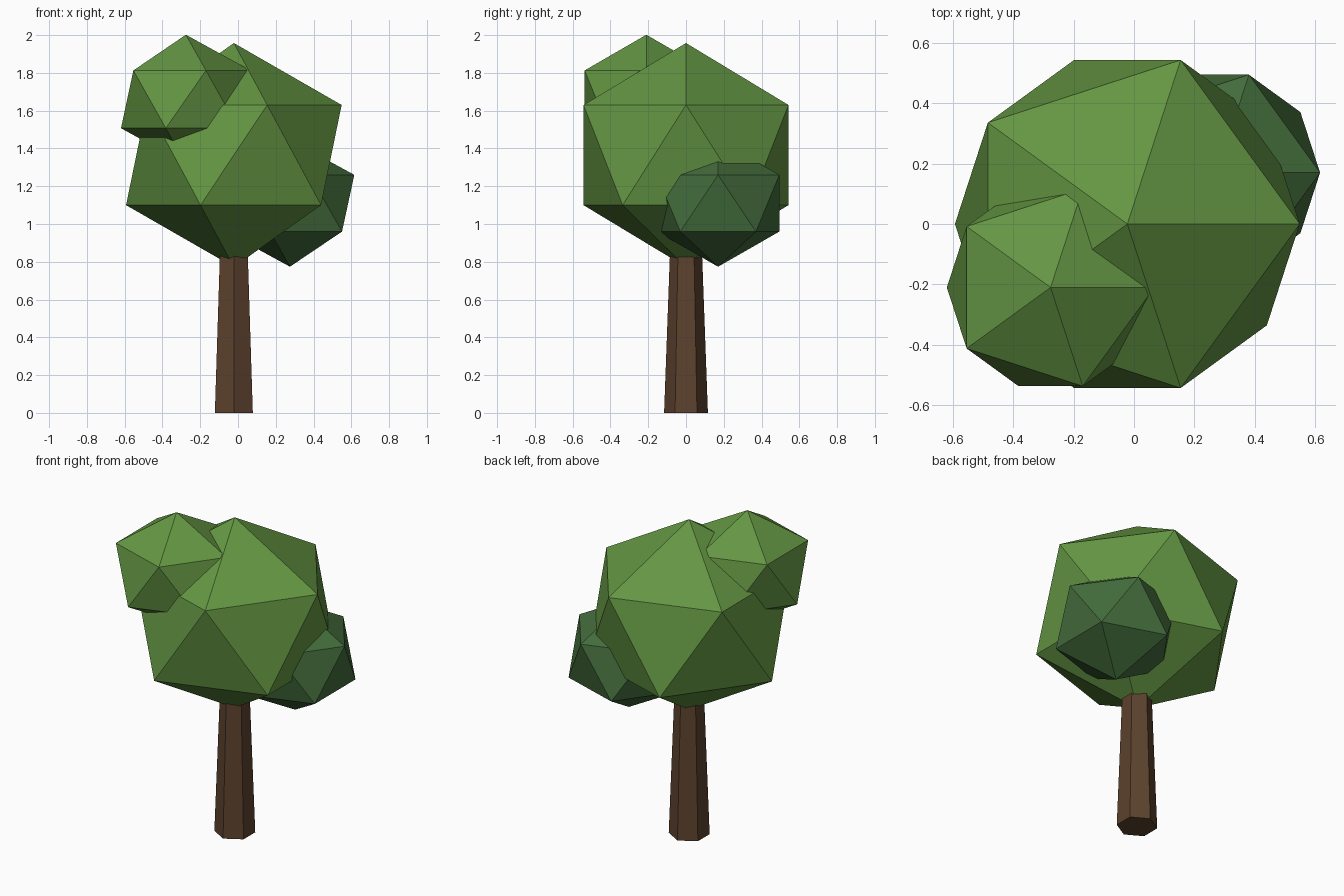
import bpy

if "Cube" in bpy.data.objects:
    bpy.data.objects.remove(bpy.data.objects["Cube"], do_unlink=True)


def make_material(name, color):
    mat = bpy.data.materials.new(name)
    mat.use_nodes = True
    mat.diffuse_color = (*color, 1)
    bsdf = mat.node_tree.nodes["Principled BSDF"]
    bsdf.inputs["Base Color"].default_value = (*color, 1)
    bsdf.inputs["Roughness"].default_value = 0.9
    return mat


leaf_green = make_material("leaf green", (0.127, 0.305, 0.056))
dark_green = make_material("dark leaf green", (0.056, 0.150, 0.044))
bark_brown = make_material("bark brown", (0.107, 0.054, 0.027))


def finish(name, mat):
    obj = bpy.context.object
    obj.name = obj.data.name = name
    obj.data.materials.append(mat)
    bpy.ops.object.shade_flat()
    return obj


def leaf_clump(name, center, radius, height, mat):
    """Slightly squashed icosahedron of foliage."""
    bpy.ops.mesh.primitive_ico_sphere_add(subdivisions=1, radius=1, location=center)
    obj = finish(name, mat)
    obj.scale = (radius, radius, height)


# Tapered six-sided trunk, its top hidden in the crown
TRUNK_X, TRUNK_HEIGHT = -0.022, 0.9
bpy.ops.mesh.primitive_cone_add(vertices=6, radius1=0.116, radius2=0.083,
                                depth=TRUNK_HEIGHT,
                                location=(TRUNK_X, 0, TRUNK_HEIGHT / 2))
finish("trunk", bark_brown)

# Foliage
leaf_clump("main_crown", (TRUNK_X, 0, 1.365), 0.638, 0.593, leaf_green)
leaf_clump("upper_clump", (-0.276, -0.21, 1.66), 0.384, 0.342, leaf_green)
leaf_clump("lower_clump", (0.275, 0.17, 1.11), 0.381, 0.336, dark_green)
